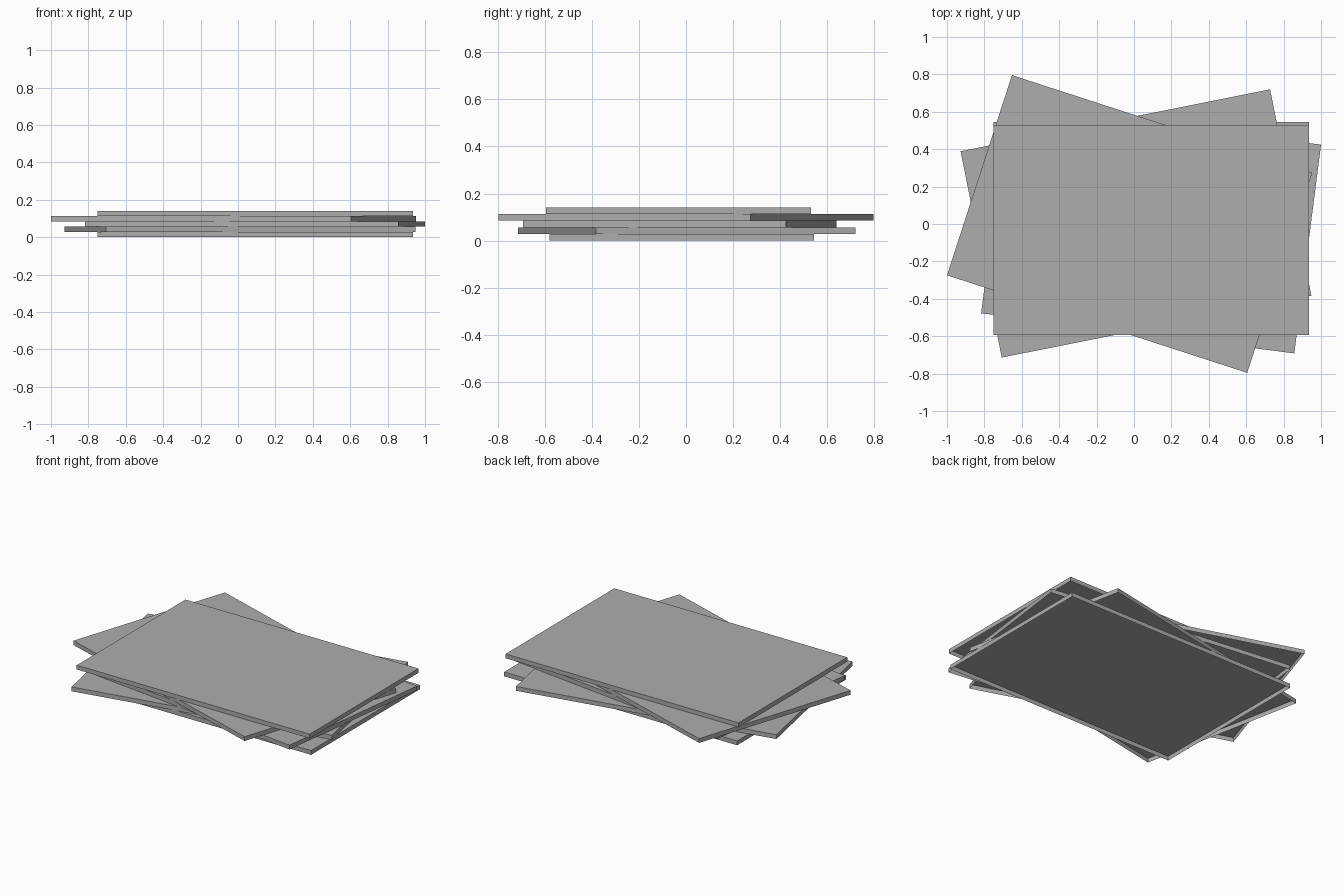
import bpy
import bmesh
import math
from mathutils import Matrix

cube = bpy.data.objects.get("Cube")
if cube:
    bpy.data.objects.remove(cube, do_unlink=True)

# One plain grey for every sheet
GREY = (0.42, 0.42, 0.42, 1.0)
mat = bpy.data.materials.new("sheet_grey")
mat.use_nodes = True
mat.diffuse_color = GREY
mat.node_tree.nodes["Principled BSDF"].inputs["Base Color"].default_value = GREY

LENGTH, WIDTH, THICK = 1.688, 1.125, 0.0282


def add_sheet(name, level, x, y, degrees):
    """Rectangular sheet with a top and four edges, open underneath."""
    bm = bmesh.new()
    bmesh.ops.create_cube(bm, size=1, matrix=Matrix.Diagonal((LENGTH, WIDTH, THICK, 1)))
    bm.normal_update()
    underside = [f for f in bm.faces if f.normal.z < -0.5]
    bmesh.ops.delete(bm, geom=underside, context="FACES")
    mesh = bpy.data.meshes.new(name)
    bm.to_mesh(mesh)
    bm.free()
    mesh.materials.append(mat)
    sheet = bpy.data.objects.new(name, mesh)
    sheet.location = (x, y, (level + 0.5) * THICK)
    sheet.rotation_euler.z = math.radians(degrees)
    bpy.context.collection.objects.link(sheet)


# Loose stack, bottom to top: name, centre x, centre y, turn
stack = [
    ("bottom_sheet", 0.092, -0.018, 0),
    ("second_sheet", 0.0105, 0.003, 11.3),
    ("middle_sheet", 0.0914, -0.0265, -7.3),
    ("fourth_sheet", -0.0235, 0, -18),
    ("top_sheet", 0.092, -0.032, 0),
]
for level, (name, x, y, turn) in enumerate(stack):
    add_sheet(name, level, x, y, turn)
